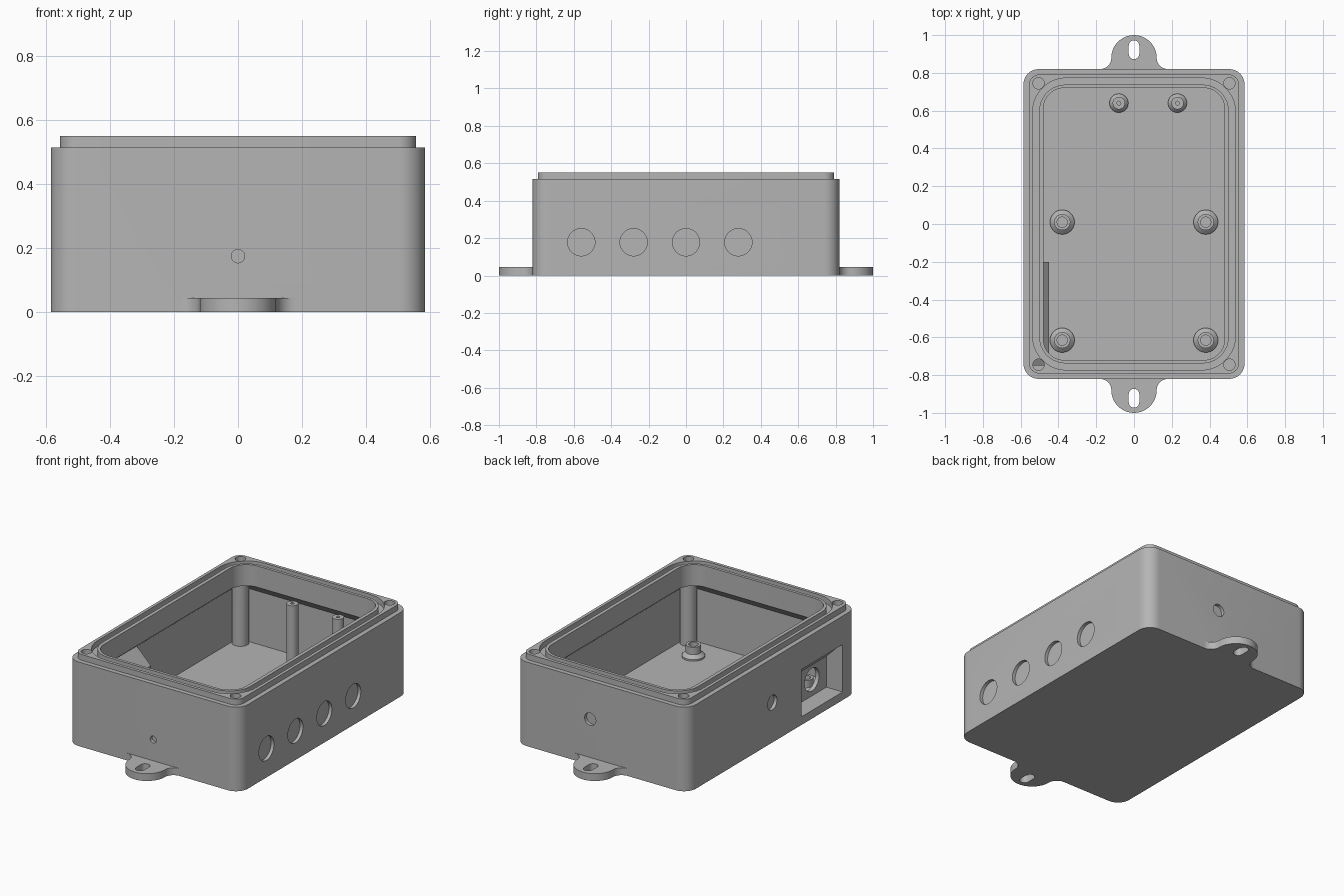
import bpy, bmesh
from math import sin, cos, pi

cube = bpy.data.objects.get("Cube")
if cube:
    bpy.data.objects.remove(cube)

grey = bpy.data.materials.new("plain grey")
grey.use_nodes = True
grey.diffuse_color = (0.46, 0.46, 0.46, 1)
grey.node_tree.nodes["Principled BSDF"].inputs["Base Color"].default_value = grey.diffuse_color


def arc(cx, cy, r, start, end, n=10):
    return [(cx + r * cos(start + (end - start) * i / n),
             cy + r * sin(start + (end - start) * i / n)) for i in range(n + 1)]


def circle(cx, cy, r, n=40):
    return arc(cx, cy, r, 0, 2 * pi, n)[:-1]


def rounded(hx, hy, r):
    pts = []
    for k, (sx, sy) in enumerate([(1, 1), (-1, 1), (-1, -1), (1, -1)]):
        pts += arc(sx * (hx - r), sy * (hy - r), r, k * pi / 2, (k + 1) * pi / 2)
    return pts


def rect(a0, a1, b0, b1):
    return [(a0, b0), (a1, b0), (a1, b1), (a0, b1)]


AXES = {"z": lambda a, b, h: (a, b, h),
        "y": lambda a, b, h: (a, h, b),
        "x": lambda a, b, h: (h, a, b)}


def loft(name, sections, axis="z"):
    """Closed solid through (outline, height) sections of equal point count."""
    bm = bmesh.new()
    rings = [[bm.verts.new(AXES[axis](a, b, h)) for a, b in pts] for pts, h in sections]
    n = len(rings[0])
    for low, high in zip(rings, rings[1:]):
        for i in range(n):
            j = (i + 1) % n
            bm.faces.new((low[i], low[j], high[j], high[i]))
    bm.faces.new(rings[0])
    bm.faces.new(rings[-1])
    bmesh.ops.recalc_face_normals(bm, faces=bm.faces)
    mesh = bpy.data.meshes.new(name)
    bm.to_mesh(mesh)
    bm.free()
    mesh.materials.append(grey)
    obj = bpy.data.objects.new(name, mesh)
    bpy.context.collection.objects.link(obj)
    return obj


def prism(name, pts, lo, hi, axis="z"):
    return loft(name, [(pts, lo), (pts, hi)], axis)


def combine(target, tool, operation):
    mod = target.modifiers.new("combine", "BOOLEAN")
    mod.operation, mod.solver, mod.object = operation, "EXACT", tool
    bpy.context.view_layer.objects.active = target
    bpy.ops.object.modifier_apply(modifier=mod.name)
    bpy.data.objects.remove(tool)


def add(tool):
    combine(box, tool, "UNION")


def cut(tool):
    combine(box, tool, "DIFFERENCE")


def smooth(obj):
    bpy.ops.object.select_all(action="DESELECT")
    obj.select_set(True)
    bpy.context.view_layer.objects.active = obj
    bpy.ops.object.shade_smooth_by_angle(angle=pi / 6)


# Outer shell with raised lip
box = prism("enclosure_body", rounded(0.585, 0.82, 0.08), 0, 0.515)
add(prism("lip", rounded(0.556, 0.792, 0.055), 0.4, 0.55))

# Mounting tabs with slots, front and back
for s in (-1, 1):
    outline = ([(0.18, 0.78)] + arc(0.18, 0.88, 0.06, 1.5 * pi, pi)
               + arc(0, 0.88, 0.12, 0, pi, 24)[1:-1]
               + arc(-0.18, 0.88, 0.06, 0, -pi / 2) + [(-0.18, 0.78)])
    add(prism("tab", [(x, s * y) for x, y in outline], 0, 0.045))
    slot = arc(0, 0.945, 0.028, 0, pi) + arc(0, 0.9, 0.028, pi, 2 * pi)
    cut(prism("slot", [(x, s * y) for x, y in slot], -0.1, 0.2))

# Cavity, narrowing to a thicker rim at the top
wide, mouth = rounded(0.55, 0.785, 0.03), rounded(0.48, 0.72, 0.11)
cut(loft("cavity", [(wide, 0.035), (wide, 0.36), (mouth, 0.42), (mouth, 0.7)]))

# Seal groove around the rim
groove = prism("groove", rounded(0.537, 0.773, 0.18), 0.515, 0.7)
combine(groove, prism("core", rounded(0.502, 0.738, 0.14), 0.4, 0.8), "DIFFERENCE")
cut(groove)

# Corner screw pillars
for sx in (-1, 1):
    for sy in (-1, 1):
        add(prism("pillar", circle(sx * 0.505, sy * 0.745, 0.048), 0.02, 0.5))
        cut(prism("screw_hole", circle(sx * 0.505, sy * 0.745, 0.03), 0.2, 0.7))

# Recessed connector pocket in the right wall, with a sloped roof inside
add(prism("housing", [(-0.56, 0.02), (-0.45, 0.02), (-0.45, 0.27), (-0.56, 0.38)],
          -0.75, -0.2, "y"))
cut(prism("pocket", [(-0.7, 0.05), (-0.475, 0.05), (-0.475, 0.24), (-0.575, 0.34), (-0.7, 0.34)],
          -0.68, -0.28, "y"))
cut(prism("socket", circle(-0.54, 0.15, 0.07), -0.5, -0.4, "x"))

# Shallow round knockouts in the walls
for y in (-0.56, -0.28, 0, 0.28):
    cut(prism("knockout", circle(y, 0.178, 0.073), 0.565, 0.7, "x"))
cut(prism("knockout", circle(0, 0.245, 0.045), -0.7, -0.565, "x"))
cut(prism("knockout", circle(0, 0.175, 0.021), -0.9, -0.8, "y"))
cut(prism("knockout", circle(0.075, 0.28, 0.038), 0.8, 0.9, "y"))
smooth(box)


# Hollow posts on the floor: foot flare, shaft and blind bore
def post(name, x, y, foot, shaft, bore, top):
    profile = [(foot, 0.025), (foot, 0.045), (shaft, 0.065), (shaft, top),
               (bore, top), (bore, 0.06)]
    smooth(loft(name, [(circle(x, y, r, 32), z) for r, z in profile]))


for x in (-0.38, 0.38):
    for y in (0.01, -0.615):
        post("board_standoff", x, y, 0.065, 0.043, 0.027, 0.11)
for x in (-0.08, 0.23):
    post("tall_post", x, 0.64, 0.05, 0.033, 0.01, 0.43)
